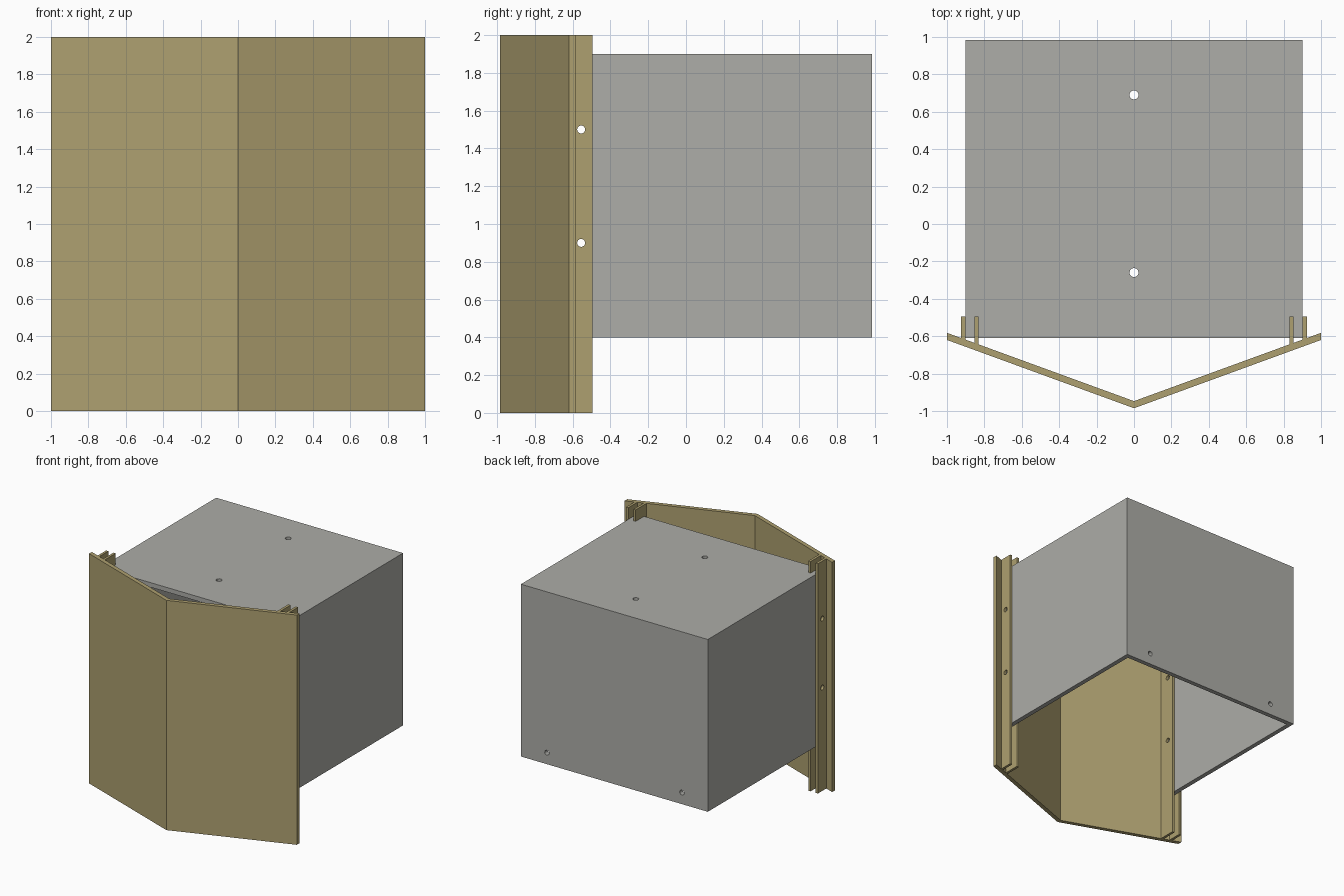
import bpy, bmesh, math
from mathutils import Matrix

if "Cube" in bpy.data.objects:
    bpy.data.objects.remove(bpy.data.objects["Cube"])

def material(name, rgb):
    m = bpy.data.materials.new(name)
    m.diffuse_color = (*rgb, 1)
    m.use_nodes = True
    m.node_tree.nodes["Principled BSDF"].inputs["Base Color"].default_value = m.diffuse_color
    return m

TAN = material("tan", (0.423, 0.352, 0.162))
GREY = material("warm grey", (0.418, 0.418, 0.392))

def finish(name, bm, mat=None):
    bmesh.ops.recalc_face_normals(bm, faces=bm.faces)
    me = bpy.data.meshes.new(name)
    bm.to_mesh(me)
    bm.free()
    ob = bpy.data.objects.new(name, me)
    bpy.context.collection.objects.link(ob)
    if mat:
        me.materials.append(mat)
    return ob

def prism(name, outline, z0, z1, mat=None):
    """Extrude an xy outline from z0 to z1."""
    bm = bmesh.new()
    f = bm.faces.new([bm.verts.new((x, y, z0)) for x, y in outline])
    ext = bmesh.ops.extrude_face_region(bm, geom=[f])
    for v in ext["geom"]:
        if isinstance(v, bmesh.types.BMVert):
            v.co.z = z1
    return finish(name, bm, mat)

def rect(x0, x1, y0, y1):
    return [(x0, y0), (x1, y0), (x1, y1), (x0, y1)]

def drill(axis, centre, length, r=0.021):
    """Cylinder cutter along an axis."""
    rot = {"x": Matrix.Rotation(math.pi / 2, 4, "Y"),
           "y": Matrix.Rotation(math.pi / 2, 4, "X"),
           "z": Matrix.Identity(4)}[axis]
    bm = bmesh.new()
    bmesh.ops.create_cone(bm, cap_ends=True, segments=24, radius1=r, radius2=r,
                          depth=length, matrix=Matrix.Translation(centre) @ rot)
    ob = finish("cutter", bm)
    ob.hide_render = True
    return ob

def cut(ob, cutters):
    for c in cutters:
        m = ob.modifiers.new("cut", "BOOLEAN")
        m.operation, m.solver, m.object = "DIFFERENCE", "EXACT", c
    bpy.context.view_layer.update()
    dg = bpy.context.evaluated_depsgraph_get()
    me = bpy.data.meshes.new_from_object(ob.evaluated_get(dg))
    ob.modifiers.clear()
    ob.data = me

# shared side bolt holes, running across the whole width
side_holes = [drill("x", (0, -0.555, z), 3) for z in (0.9, 1.5)]

# grey hood: open at the front and bottom
T = 0.04
hood = prism("hood", rect(-0.9, 0.9, -0.61, 0.985), 0.4, 1.9, GREY)
cavity = prism("cavity_cutter", rect(-0.9 + T, 0.9 - T, -1, 0.985 - T), 0, 1.9 - T)
cavity.hide_render = True
top_holes = [drill("z", (0, y, 1.9), 0.3, 0.024) for y in (-0.26, 0.69)]
back_holes = [drill("y", (x, 0.985, 0.5), 0.3) for x in (-0.65, 0.65)]
cut(hood, [cavity] + side_holes + top_holes + back_holes)

# V-shaped front panel
SLOPE, APEX, THICK = 0.365, -0.985, 0.038
prism("front_panel", [(-1, APEX + SLOPE), (0, APEX), (1, APEX + SLOPE),
                      (1, APEX + SLOPE + THICK), (0, APEX + THICK),
                      (-1, APEX + SLOPE + THICK)], 0, 2, TAN)

# paired mounting flanges gripping the hood's side walls
for side, s in (("right", 1), ("left", -1)):
    for name, a, b in (("inner", 0.831, 0.853), ("outer", 0.902, 0.924)):
        ya, yb = (APEX + THICK + SLOPE * v - 0.002 for v in (a, b))
        flange = prism(f"{side}_{name}_flange",
                       [(s * a, ya), (s * b, yb), (s * b, -0.495), (s * a, -0.495)],
                       0, 2, TAN)
        cut(flange, side_holes)

# remove the cutters
for ob in [cavity] + side_holes + top_holes + back_holes:
    bpy.data.objects.remove(ob)
